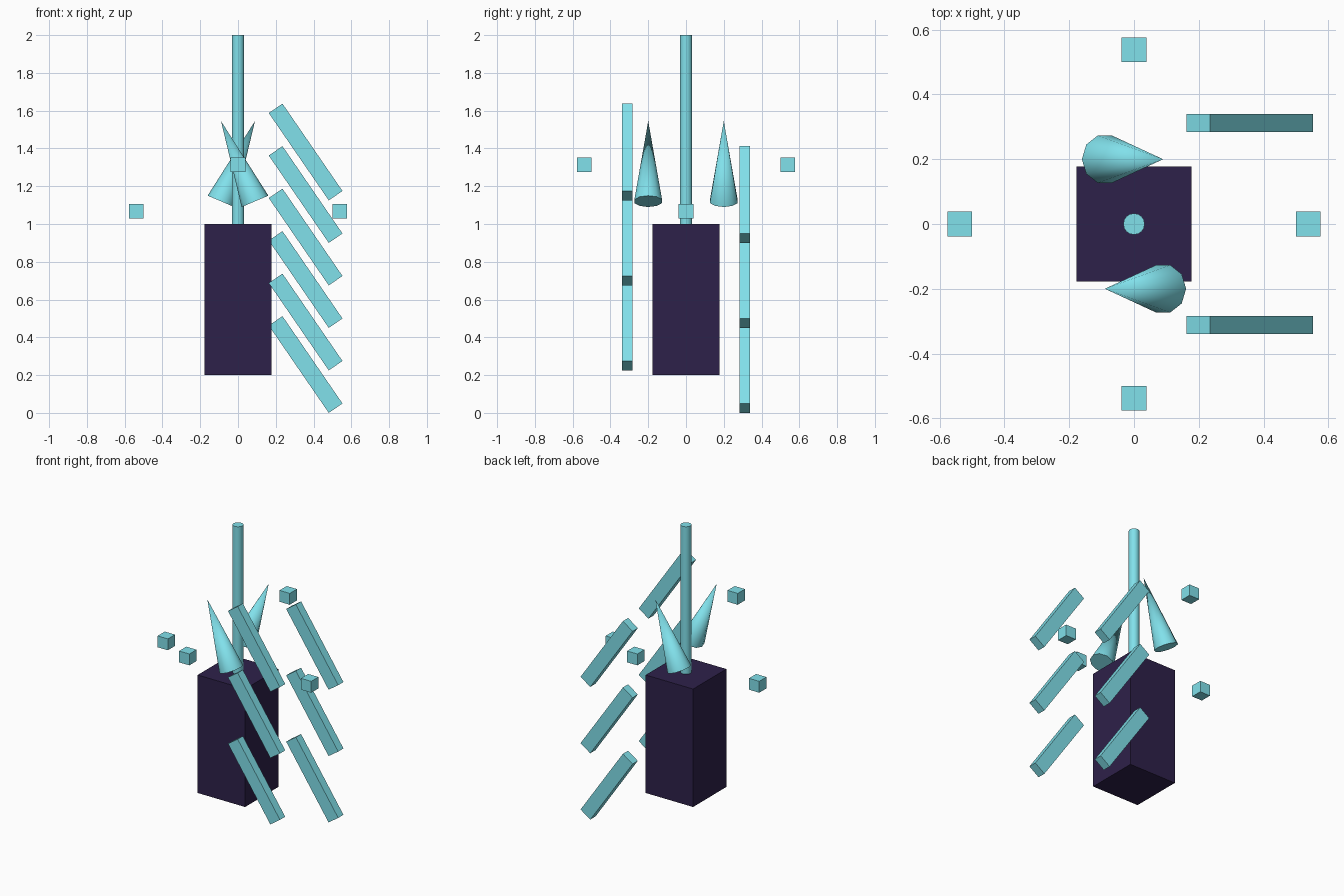
import bpy, bmesh
from math import radians, atan2, hypot
from mathutils import Matrix, Vector

if "Cube" in bpy.data.objects:
    bpy.data.objects.remove(bpy.data.objects["Cube"])


def material(name, rgb):
    m = bpy.data.materials.new(name)
    m.diffuse_color = (*rgb, 1)
    m.use_nodes = True
    m.node_tree.nodes["Principled BSDF"].inputs["Base Color"].default_value = m.diffuse_color
    return m


CYAN = material("pale_cyan", (0.22, 0.75, 0.83))
DARK = material("dark_violet", (0.027, 0.015, 0.068))


def add(name, bm, mat, matrix, smooth_angle=None):
    mesh = bpy.data.meshes.new(name)
    bm.to_mesh(mesh)
    bm.free()
    ob = bpy.data.objects.new(name, mesh)
    bpy.context.collection.objects.link(ob)
    ob.matrix_world = matrix
    mesh.materials.append(mat)
    if smooth_angle:
        bpy.ops.object.select_all(action='DESELECT')
        bpy.context.view_layer.objects.active = ob
        ob.select_set(True)
        bpy.ops.object.shade_smooth_by_angle(angle=radians(smooth_angle))
    return ob


def box(name, size, loc, mat, tilt=0.0):
    bm = bmesh.new()
    bmesh.ops.create_cube(bm, size=1)
    bmesh.ops.scale(bm, vec=size, verts=bm.verts)
    return add(name, bm, mat, Matrix.Translation(loc) @ Matrix.Rotation(tilt, 4, 'Y'))


def cone(name, sides, r1, r2, depth, loc, tilt=0.0):
    bm = bmesh.new()
    bmesh.ops.create_cone(bm, cap_ends=True, segments=sides, radius1=r1, radius2=r2,
                          depth=depth, matrix=Matrix.Rotation(radians(90), 4, 'Z'))
    return add(name, bm, CYAN, Matrix.Translation(loc) @ Matrix.Rotation(tilt, 4, 'Y'), 45)


# Central block and the rod standing on it
box("body", (0.356, 0.356, 0.8), (0, 0, 0.6), DARK)
cone("spire_rod", 16, 0.033, 0.033, 1.0, (0, 0, 1.5))

# Two crossed spikes leaning in opposite directions
for side, label in ((-1, "front"), (1, "back")):
    base = Vector((-0.09 * side, 0.2 * side, 1.12))
    tip = Vector((0.09 * side, 0.2 * side, 1.545))
    axis = tip - base
    cone(f"{label}_spike", 10, 0.077, 0, axis.length, (base + tip) / 2,
         atan2(axis.x, axis.z))

# Slanted slats, staggered in height on either side
for y, z0, label in ((-0.312, 0.481, "front"), (0.312, 0.256, "back")):
    for i in range(3):
        box(f"{label}_slat_{i + 1}", (0.561, 0.056, 0.088),
            (0.358, y, z0 + 0.45 * i), CYAN, radians(55.5))

# Four floating cubes, two lower and two higher
for s in (-1, 1):
    box("side_cube", (0.077,) * 3, (0.538 * s, 0, 1.067), CYAN)
    box("end_cube", (0.077,) * 3, (0, 0.538 * s, 1.314), CYAN)
